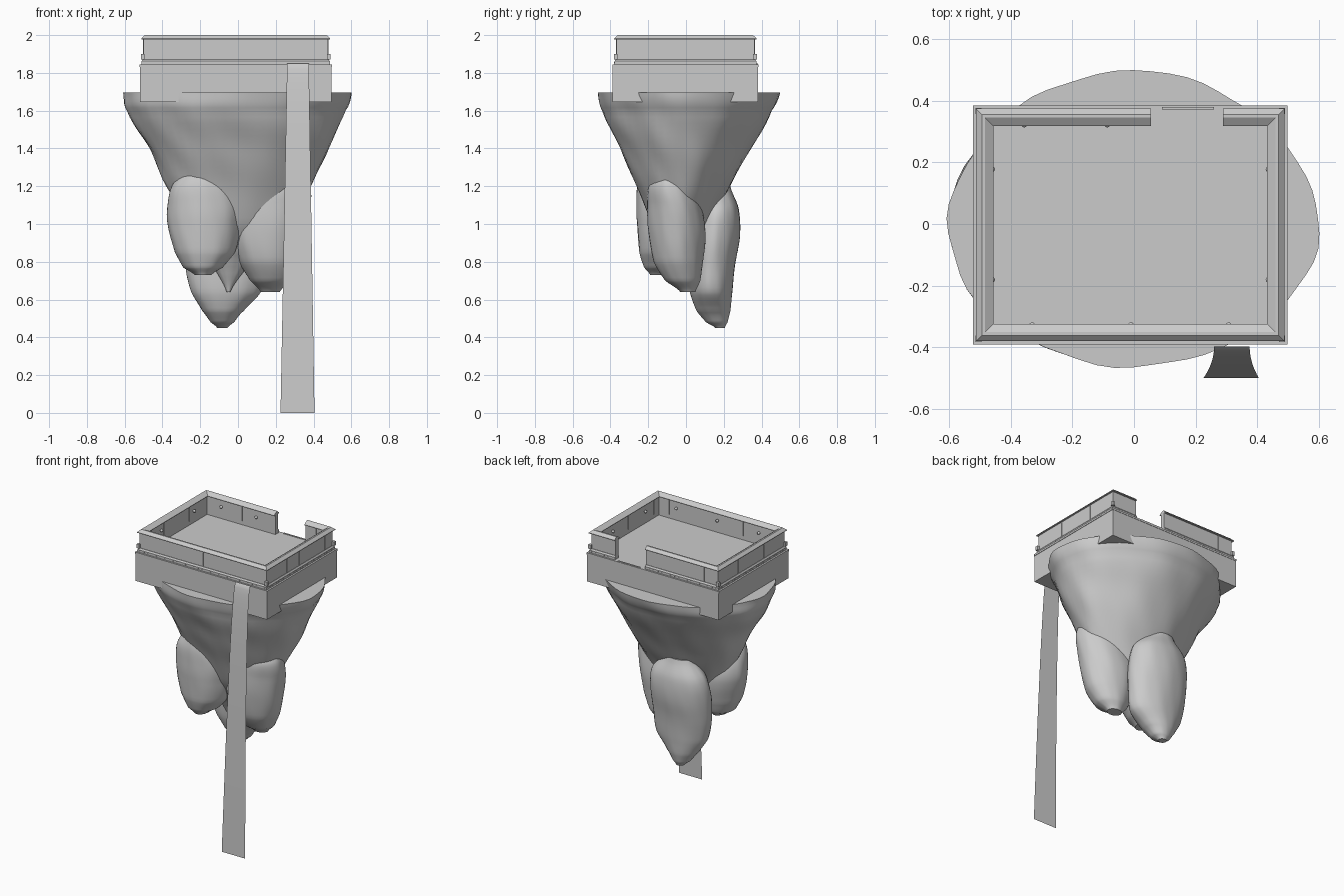
import bpy, bmesh, math

if "Cube" in bpy.data.objects:
    bpy.data.objects.remove(bpy.data.objects["Cube"])

grey = bpy.data.materials.new("plain grey")
grey.diffuse_color = (0.6, 0.6, 0.6, 1)
grey.use_nodes = True
grey.node_tree.nodes["Principled BSDF"].inputs["Base Color"].default_value = grey.diffuse_color

CX, CY = -0.012, -0.003      # centre of the platform
HX, HY = 0.51, 0.387         # half size of the platform ledge
GAP = (0.055, 0.288)         # opening in the back wall


def finish(name, bm, smooth=None):
    bmesh.ops.recalc_face_normals(bm, faces=bm.faces[:])
    me = bpy.data.meshes.new(name)
    bm.to_mesh(me)
    bm.free()
    me.materials.append(grey)
    ob = bpy.data.objects.new(name, me)
    bpy.context.collection.objects.link(ob)
    if smooth:
        bpy.ops.object.select_all(action='DESELECT')
        ob.select_set(True)
        bpy.context.view_layer.objects.active = ob
        bpy.ops.object.shade_smooth_by_angle(angle=math.radians(smooth))
    return ob


def add_box(bm, x0, x1, y0, y1, z0, z1):
    vs = bmesh.ops.create_cube(bm, size=1)["verts"]
    for v in vs:
        v.co = ((x0 + x1) / 2 + v.co.x * (x1 - x0),
                (y0 + y1) / 2 + v.co.y * (y1 - y0),
                (z0 + z1) / 2 + v.co.z * (z1 - z0))


def catmull(a, b, c, d, t):
    return 0.5 * (2*b + (c - a)*t + (2*a - 5*b + 4*c - d)*t*t + (3*b - a - 3*c + d)*t**3)


def rock(name, rows, lump, seed, n=64, steps=6, dip=0.0):
    """Loft lumpy ellipses through rows of (z, x min, x max, y min, y max)."""
    levels = []
    for i in range(len(rows) - 1):
        p = [rows[max(i - 1, 0)], rows[i], rows[i + 1], rows[min(i + 2, len(rows) - 1)]]
        for s in range(steps):
            t = s / steps
            z = p[1][0] + (p[2][0] - p[1][0]) * t
            levels.append([z] + [catmull(*(q[k] for q in p), t) for k in range(1, 5)])
    levels.append(list(rows[-1]))
    bm = bmesh.new()
    rings = []
    for z, x0, x1, y0, y1 in levels:
        ring = []
        for j in range(n):
            a = math.tau * j / n
            w = (math.sin(5*a + seed + 5*z) + math.sin(8*a - 7*z + 2*seed)
                 + 0.9 * math.sin(13*a + 17*z + seed) + 0.9 * math.sin(3*a + 24*z)) / 3.8
            f = 1 + lump * w - (dip if math.sin(a) > 0 else 0) * math.sin(2*a)**2
            ring.append(bm.verts.new(((x0 + x1)/2 + (x1 - x0)/2 * f * math.cos(a),
                                      (y0 + y1)/2 + (y1 - y0)/2 * f * math.sin(a), z)))
        rings.append(ring)
    for r, s in zip(rings, rings[1:]):
        for j in range(n):
            k = (j + 1) % n
            bm.faces.new((r[j], r[k], s[k], s[j]))
    bm.faces.new(rings[0])
    bm.faces.new(rings[-1])
    return finish(name, bm, 40)


# Hanging rock: tapering main body and three lobes
rock("rock_body", [(0.64, -.06, -.04, .0, .03), (0.76, -.12, .04, -.05, .07),
                   (0.85, -.17, .13, -.10, .09), (1.0, -.26, .26, -.18, .125),
                   (1.2, -.38, .385, -.262, .232), (1.4, -.475, .48, -.352, .345),
                   (1.6, -.593, .563, -.437, .46), (1.695, -.603, .598, -.463, .498)],
     0.025, 1.0, dip=0.035)
rock("front_left_lobe", [(0.73, -.23, -.14, -.19, -.05), (0.77, -.29, -.08, -.222, 0),
                         (0.85, -.335, -.015, -.248, .03), (1.0, -.372, .022, -.26, .06),
                         (1.1, -.375, .03, -.262, .05), (1.2, -.35, -.01, -.258, .0),
                         (1.3, -.28, -.08, -.235, -.03)], 0.02, 2.0, 48)
rock("right_lobe", [(0.64, .12, .22, -.03, .05), (0.7, .065, .28, -.11, .075),
                    (0.8, .005, .33, -.17, .09), (0.95, -.035, .365, -.198, .103),
                    (1.1, -.02, .385, -.205, .085), (1.2, .04, .385, -.2, .05),
                    (1.28, .10, .36, -.155, 0)], 0.02, 3.3, 48)
rock("back_lobe", [(0.45, -.11, -.055, .155, .205), (0.48, -.145, -.02, .105, .22),
                   (0.54, -.19, .03, .055, .235), (0.64, -.25, .12, .02, .245),
                   (0.78, -.278, .14, .012, .26), (0.95, -.282, .15, .02, .286),
                   (1.08, -.255, .13, .05, .28), (1.2, -.17, .03, .1, .235)], 0.02, 4.1, 48)

# Waterfall: thin widening sheet that curves outwards
bm = bmesh.new()
rows = []
for i in range(17):
    t = (i / 16) ** 2
    y, z = -0.397 - 0.103 * math.sqrt(t), 1.85 * (1 - t)
    rows.append([bm.verts.new((0.26 - 0.035*t, y, z)), bm.verts.new((0.375 + 0.03*t, y, z))])
for a, b in zip(rows, rows[1:]):
    bm.faces.new((a[0], b[0], b[1], a[1]))
finish("waterfall", bm, 40)

# Platform block and floor ledge
bm = bmesh.new()
add_box(bm, CX - .507, CX + .507, CY - .385, CY + .385, 1.645, 1.832)
finish("platform_block", bm)
bm = bmesh.new()
add_box(bm, CX - HX, CX + HX, CY - HY, CY + HY, 1.832, 1.845)
add_box(bm, 0.09, 0.26, CY + HY - .012, CY + HY - .004, 1.845, 1.85)
finish("floor_ledge", bm)


def wall_sweep(name, profile):
    """Sweep (inset, z) points round the platform, leaving the back opening."""
    bm = bmesh.new()
    stations = []
    for sx, sy, end in ((0, 1, GAP[1]), (1, 1, None), (1, -1, None),
                        (-1, -1, None), (-1, 1, None), (0, 1, GAP[0])):
        stations.append([bm.verts.new((CX + sx * (HX - d) if end is None else end,
                                       CY + sy * (HY - d), z)) for d, z in profile])
    n = len(profile)
    for a, b in zip(stations, stations[1:]):
        for j in range(n):
            k = (j + 1) % n
            bm.faces.new((a[j], a[k], b[k], b[j]))
    bm.faces.new(stations[0])
    bm.faces.new(stations[-1])
    return finish(name, bm)


# Parapet: plinth, wall and overhanging gabled coping
wall_sweep("wall_plinth", [(.012, 1.845), (.012, 1.862), (.019, 1.872), (.05, 1.872), (.05, 1.845)])
wall_sweep("parapet_wall", [(.022, 1.845), (.022, 1.985), (.052, 1.985), (.052, 1.845)])
wall_sweep("coping", [(.010, 1.978), (.010, 1.982), (.029, 2.0), (.039, 2.0), (.066, 1.982), (.066, 1.978)])

# Panel dividers on both faces of the wall
bm = bmesh.new()
for i in range(-2, 3):
    x, y = CX + i * 0.19, CY + i * 0.14
    for d in (.022, .052):
        for s in (-1, 1):
            if s < 0 or not GAP[0] - .01 < x < GAP[1] + .01:
                w = CY + s * (HY - d)
                add_box(bm, x - .003, x + .003, w - .002, w + .002, 1.872, 1.978)
            w = CX + s * (HX - d)
            add_box(bm, w - .002, w + .002, y - .003, y + .003, 1.872, 1.978)
finish("panel_dividers", bm)

# Small blocks at the wall corners
bm = bmesh.new()
for sx in (-1, 1):
    for sy in (-1, 1):
        x, y = CX + sx * (HX - .018), CY + sy * (HY - .018)
        add_box(bm, x - .010, x + .010, y - .010, y + .010, 1.872, 1.9)
finish("corner_blocks", bm)

# Row of studs along the plinth
bm = bmesh.new()
for i in range(-15, 16):
    for s in (-1, 1):
        x, y = CX + i * 0.032, CY + i * 0.024
        if s < 0 or not GAP[0] - .01 < x < GAP[1] + .01:
            w = CY + s * (HY - .012)
            add_box(bm, x - .003, x + .003, w - .002, w + .002, 1.851, 1.857)
        w = CX + s * (HX - .012)
        add_box(bm, w - .002, w + .002, y - .003, y + .003, 1.851, 1.857)
finish("plinth_studs", bm)

# Round knobs on the inside of the wall
bm = bmesh.new()
IX, IY = HX - .061, HY - .061
spots = [(x, CY + IY) for x in (-.356, -.087)] + [(x, CY - IY) for x in (-.33, -.01, .307)]
spots += [(CX + s * IX, y) for s in (-1, 1) for y in (.178, -.181)]
for x, y in spots:
    ball = bmesh.ops.create_uvsphere(bm, u_segments=12, v_segments=8, radius=.01)["verts"]
    bmesh.ops.translate(bm, verts=ball, vec=(x, y, 1.93))
finish("wall_knobs", bm, 50)
